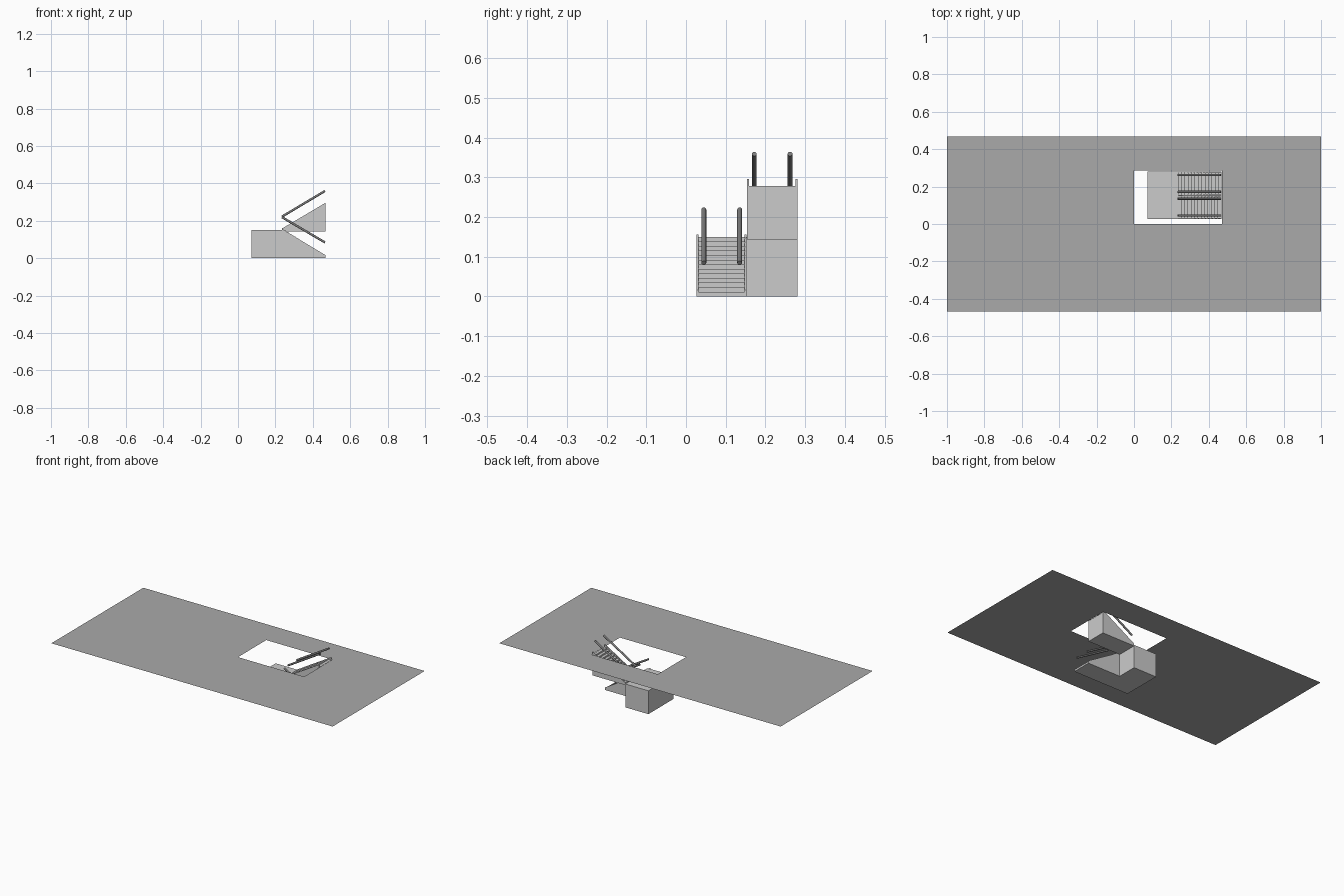
import bpy, bmesh, math
from mathutils import Vector

if "Cube" in bpy.data.objects:
    bpy.data.objects.remove(bpy.data.objects["Cube"])

X0, XM, X1 = 0.071, 0.235, 0.468     # landing start, flight start, stair end
Y0, YM, Y1 = 0.027, 0.153, 0.281     # front edge, split between flights, back edge
MID, TOP = 0.15, 0.278               # landing and floor heights
STEPS = 13


def grey(name, v):
    mat = bpy.data.materials.new(name)
    mat.diffuse_color = (v, v, v, 1)
    mat.use_nodes = True
    mat.node_tree.nodes["Principled BSDF"].inputs["Base Color"].default_value = mat.diffuse_color
    return mat


FLOOR_GREY, RAIL_GREY = grey("floor_grey", 0.4), grey("rail_grey", 0.2)


def finish(name, bm, mat=None):
    bmesh.ops.recalc_face_normals(bm, faces=bm.faces)
    me = bpy.data.meshes.new(name)
    bm.to_mesh(me)
    bm.free()
    if mat:
        me.materials.append(mat)
    ob = bpy.data.objects.new(name, me)
    bpy.context.collection.objects.link(ob)
    return ob


def extrude_xz(name, profile, y0, y1):
    """Solid made from an x-z outline pushed along y."""
    bm = bmesh.new()
    face = bm.faces.new([bm.verts.new((x, y0, z)) for x, z in profile])
    res = bmesh.ops.extrude_face_region(bm, geom=[face], use_keep_orig=True)
    verts = [g for g in res["geom"] if isinstance(g, bmesh.types.BMVert)]
    bmesh.ops.translate(bm, verts=verts, vec=(0, y1 - y0, 0))
    return finish(name, bm)


def stair_profile(x_low, x_high, z_low, z_high, base):
    """Stepped outline rising from x_low to x_high over a flat base."""
    run, rise = (x_high - x_low) / STEPS, (z_high - z_low) / STEPS
    pts = [(x_low, base)]
    for i in range(STEPS):
        pts.append((x_low + i * run, z_low + (i + 1) * rise))
        pts.append((x_low + (i + 1) * run, z_low + (i + 1) * rise))
    pts.append((x_high, base))
    return pts


def handrail(name, a, b, r=0.006):
    a, b = Vector(a), Vector(b)
    bpy.ops.mesh.primitive_cylinder_add(vertices=16, radius=r, depth=(b - a).length,
                                        location=(a + b) / 2)
    ob = bpy.context.object
    ob.name = name
    ob.rotation_euler = (b - a).to_track_quat('Z', 'Y').to_euler()
    ob.data.materials.append(RAIL_GREY)
    bpy.ops.object.shade_smooth_by_angle(angle=math.radians(40))


# floor sheet with a rectangular stairwell opening
bm = bmesh.new()
xs, ys = (-1, 0, 0.47, 1), (-0.467, 0, 0.287, 0.467)
grid = [[bm.verts.new((x, y, TOP)) for y in ys] for x in xs]
for i in range(3):
    for j in range(3):
        if (i, j) != (1, 1):
            bm.faces.new((grid[i][j], grid[i + 1][j], grid[i + 1][j + 1], grid[i][j + 1]))
finish("upper_floor", bm, FLOOR_GREY)

# half landing
extrude_xz("landing", [(X0, 0), (XM, 0), (XM, MID), (X0, MID)], Y0, Y1)

# flights
extrude_xz("lower_flight", stair_profile(X1, XM, 0, MID, 0), Y0 + 0.005, YM - 0.005)
extrude_xz("upper_flight", stair_profile(XM, X1, MID, TOP, 0.143), YM + 0.005, Y1 - 0.005)

# side stringers, standing slightly above the step edges
low = [(XM, 0), (X1, 0), (X1, 0.016), (XM, 0.156)]
high = [(XM, 0.143), (X1, 0.143), (X1, 0.296), (XM, 0.158)]
for side, y in (("front", Y0), ("back", YM - 0.0055)):
    extrude_xz("lower_stringer_" + side, low, y, y + 0.005)
for side, y in (("front", YM + 0.0005), ("back", Y1 - 0.005)):
    extrude_xz("upper_stringer_" + side, high, y, y + 0.005)

# handrails
for side, yl, yu in (("front", 0.045, 0.172), ("back", 0.135, 0.262)):
    handrail("lower_handrail_" + side, (0.235, yl, 0.219), (0.465, yl, 0.084))
    handrail("upper_handrail_" + side, (0.235, yu, 0.222), (0.465, yu, 0.359))
